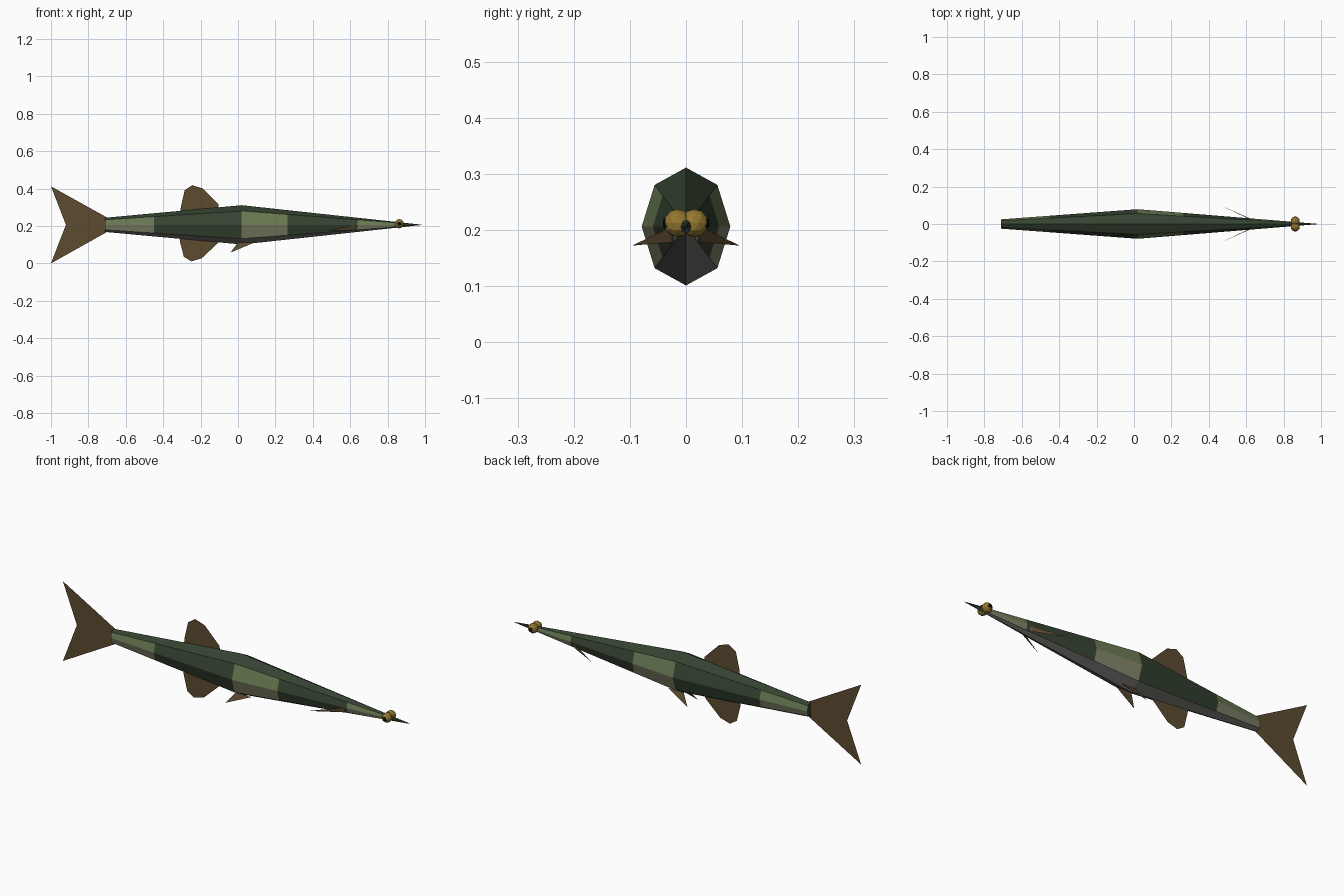
import bpy, bmesh, math

if "Cube" in bpy.data.objects:
    bpy.data.objects.remove(bpy.data.objects["Cube"])

ZC = 0.206  # height of the body axis


def mat(name, r, g, b):
    m = bpy.data.materials.new(name)
    m.diffuse_color = (r, g, b, 1)
    m.use_nodes = True
    m.node_tree.nodes["Principled BSDF"].inputs["Base Color"].default_value = m.diffuse_color
    return m


BACK = mat("back_green", 0.035, 0.055, 0.03)
LIGHT = mat("light_green", 0.14, 0.19, 0.085)
PALE = mat("pale_olive", 0.22, 0.22, 0.14)
BELLY = mat("belly_grey", 0.17, 0.165, 0.155)
FIN = mat("fin_brown", 0.11, 0.07, 0.03)
GOLD = mat("eye_gold", 0.30, 0.19, 0.03)
BLACK = mat("pupil_black", 0.005, 0.005, 0.005)


def make(name, verts, faces, mats):
    me = bpy.data.meshes.new(name)
    me.from_pydata(verts, [], faces)
    for m in mats:
        me.materials.append(m)
    ob = bpy.data.objects.new(name, me)
    bpy.context.collection.objects.link(ob)
    return ob


# Banded eight-sided body: (x, half width, half height)
def radius(x):
    if x < 0.02:
        t = (x + 0.71) / 0.73
        return 0.025 + t * 0.054, 0.038 + t * 0.067
    t = (0.98 - x) / 0.96
    return 0.001 + 0.078 * t, 0.001 + 0.104 * t


xs = [-0.71, -0.45, 0.02, 0.265, 0.64, 0.86, 0.98]
verts, faces, slots = [], [], []
for x in xs:
    w, h = radius(x)
    for k in range(8):
        a = math.pi / 4 * k
        verts.append((x, w * math.sin(a), ZC + h * math.cos(a)))
for i in range(len(xs) - 1):
    light = i in (0, 2, 4)
    for k in range(8):
        n = (k + 1) % 8
        faces.append((i * 8 + k, i * 8 + n, i * 8 + 8 + n, i * 8 + 8 + k))
        row = min(k, 7 - k)  # 0 back, 1 upper side, 2 lower side, 3 belly
        slots.append(3 if row == 3 else (row if light else 0))
faces += [tuple(range(7, -1, -1)), tuple(range(len(verts) - 8, len(verts)))]
slots += [0, 0]
body = make("body", verts, faces, [BACK, LIGHT, PALE, BELLY])
for p, s in zip(body.data.polygons, slots):
    p.material_index = s
bm = bmesh.new()
bm.from_mesh(body.data)
bmesh.ops.recalc_face_normals(bm, faces=bm.faces)
bm.to_mesh(body.data)
bm.free()


# Flat upright fins
def flat_fin(name, pts, faces=None):
    make(name, [(x, 0, z) for x, z in pts], faces or [tuple(range(len(pts)))], [FIN])


flat_fin("tail_fin", [(-0.70, 0.245), (-1, 0.412), (-0.92, ZC), (-1, 0), (-0.70, 0.168)],
         [(0, 1, 2), (0, 2, 4), (2, 3, 4)])
arch = [(-0.31, 0.05), (-0.305, 0.10), (-0.285, 0.185), (-0.245, 0.212),
        (-0.19, 0.195), (-0.105, 0.11), (-0.10, 0.05)]
flat_fin("dorsal_fin", [(x, ZC + z) for x, z in arch])
flat_fin("anal_fin", [(x - 0.005, ZC + 0.002 - z * 0.93) for x, z in arch])

# Paired fins and eyes
for s, side in ((-1, "right"), (1, "left")):
    make("pectoral_fin_" + side,
         [(0.63, s * 0.025, 0.206), (0.47, s * 0.096, 0.172), (0.62, s * 0.025, 0.178)],
         [(0, 1, 2)], [FIN])
    make("pelvic_fin_" + side,
         [(0.09, s * 0.018, 0.112), (-0.04, s * 0.046, 0.058), (0.0, s * 0.018, 0.112)],
         [(0, 1, 2)], [FIN])
    for part, r, y, m in (("eye_", 0.025, 0.015, GOLD), ("pupil_", 0.015, 0.028, BLACK)):
        bpy.ops.mesh.primitive_ico_sphere_add(subdivisions=2 if m is GOLD else 1, radius=r,
                                              location=(0.862, s * y, 0.212))
        ob = bpy.context.object
        ob.name = part + side
        ob.data.materials.append(m)
